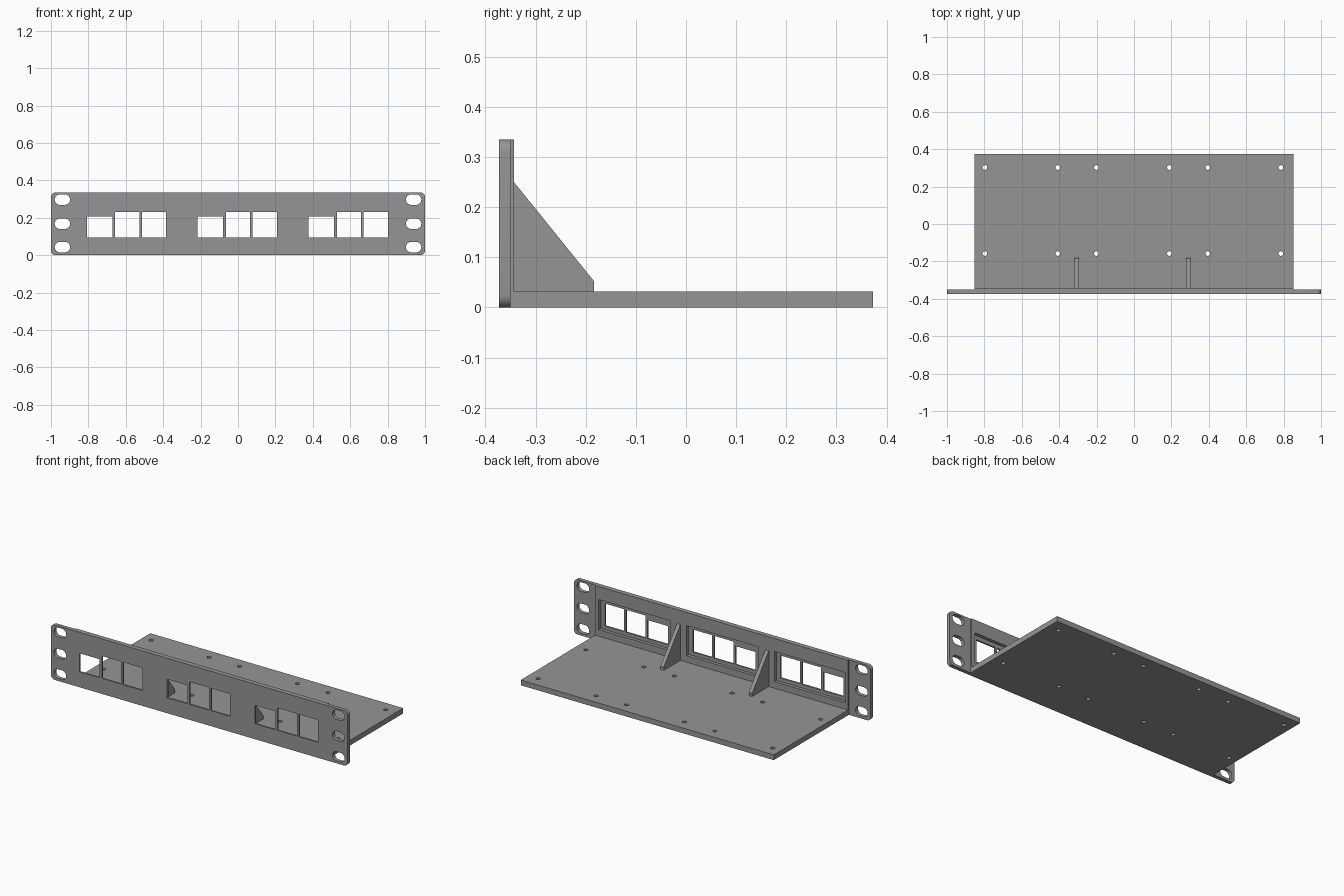
import bpy, bmesh, math
from mathutils import Vector

if "Cube" in bpy.data.objects:
    bpy.data.objects.remove(bpy.data.objects["Cube"])

grey = bpy.data.materials.new("mid grey")
grey.diffuse_color = (0.30, 0.30, 0.30, 1)
grey.use_nodes = True
grey.node_tree.nodes["Principled BSDF"].inputs["Base Color"].default_value = grey.diffuse_color

FRONT, EAR_BACK, CORE_BACK, REAR = -0.373, -0.350, -0.343, 0.373
HEIGHT, DECK = 0.335, 0.032


def prism(name, points, direction):
    """Extrude a closed 3D outline along a direction."""
    bm = bmesh.new()
    face = bm.faces.new([bm.verts.new(p) for p in points])
    new = bmesh.ops.extrude_face_region(bm, geom=[face])["geom"]
    bmesh.ops.translate(bm, vec=Vector(direction),
                        verts=[v for v in new if isinstance(v, bmesh.types.BMVert)])
    bmesh.ops.recalc_face_normals(bm, faces=bm.faces)
    mesh = bpy.data.meshes.new(name)
    bm.to_mesh(mesh)
    bm.free()
    mesh.materials.append(grey)
    obj = bpy.data.objects.new(name, mesh)
    bpy.context.collection.objects.link(obj)
    return obj


def box(name, x0, x1, y0, y1, z0, z1):
    return prism(name, [(x0, y0, z0), (x1, y0, z0), (x1, y0, z1), (x0, y0, z1)],
                 (0, y1 - y0, 0))


def rounded(cx, cz, hx, hz, r, y, steps=8):
    """Rounded rectangle outline in the XZ plane."""
    pts = []
    for k, (sx, sz) in enumerate([(1, 1), (-1, 1), (-1, -1), (1, -1)]):
        for i in range(steps + 1):
            a = math.pi / 2 * (k + i / steps)
            pts.append((cx + sx * (hx - r) + r * math.cos(a), y,
                        cz + sz * (hz - r) + r * math.sin(a)))
    return pts


def boolean(obj, others, op="DIFFERENCE"):
    bpy.context.view_layer.objects.active = obj
    for other in others:
        mod = obj.modifiers.new("bool", "BOOLEAN")
        mod.operation, mod.solver, mod.object = op, "EXACT", other
        bpy.ops.object.modifier_apply(modifier=mod.name)
        bpy.data.objects.remove(other)


def smooth(obj):
    bpy.ops.object.select_all(action="DESELECT")
    obj.select_set(True)
    bpy.context.view_layer.objects.active = obj
    bpy.ops.object.shade_smooth_by_angle(angle=math.radians(30))


# Front panel: rounded plate with a thicker middle section
panel = prism("front_panel", rounded(0, HEIGHT / 2, 1, HEIGHT / 2, 0.025, FRONT),
              (0, EAR_BACK - FRONT, 0))
boolean(panel, [box("core", -0.853, 0.853, FRONT + 0.01, CORE_BACK, 0, HEIGHT)], "UNION")

# Three groups of jack windows, each with a recess on the back
cutters = []
for cx in (-0.596, -0.004, 0.589):
    cutters.append(box("recess", cx - 0.24, cx + 0.24, -0.363, -0.30, 0.072, 0.255))
    for x0, x1, top in ((-0.212, -0.076, 0.207), (-0.061, 0.069, 0.231), (0.082, 0.212, 0.231)):
        cutters.append(box("window", cx + x0, cx + x1, -0.40, -0.30, 0.094, top))

# Mounting slots in both ears
for side in (-1, 1):
    for z in (0.043, 0.168, 0.297):
        cutters.append(prism("slot", rounded(side * 0.939, z, 0.041, 0.028, 0.0279, -0.40),
                             (0, 0.1, 0)))
boolean(panel, cutters)
smooth(panel)

# Shelf with two rows of screw holes
shelf = box("shelf", -0.853, 0.853, CORE_BACK, REAR, 0, DECK)
holes = []
for x in (-0.797, -0.407, -0.201, 0.189, 0.395, 0.785):
    for y in (-0.158, 0.302):
        ring = [(x + 0.0125 * math.cos(math.tau * i / 20),
                 y + 0.0125 * math.sin(math.tau * i / 20), -0.05) for i in range(20)]
        holes.append(prism("hole", ring, (0, 0, 0.2)))
boolean(shelf, holes)
smooth(shelf)

# Triangular braces between panel and shelf
for name, x in (("left_brace", -0.318), ("right_brace", 0.278)):
    prism(name, [(x, CORE_BACK, DECK), (x, -0.183, DECK), (x, -0.183, 0.052),
                 (x, CORE_BACK, 0.25)], (0.023, 0, 0))
